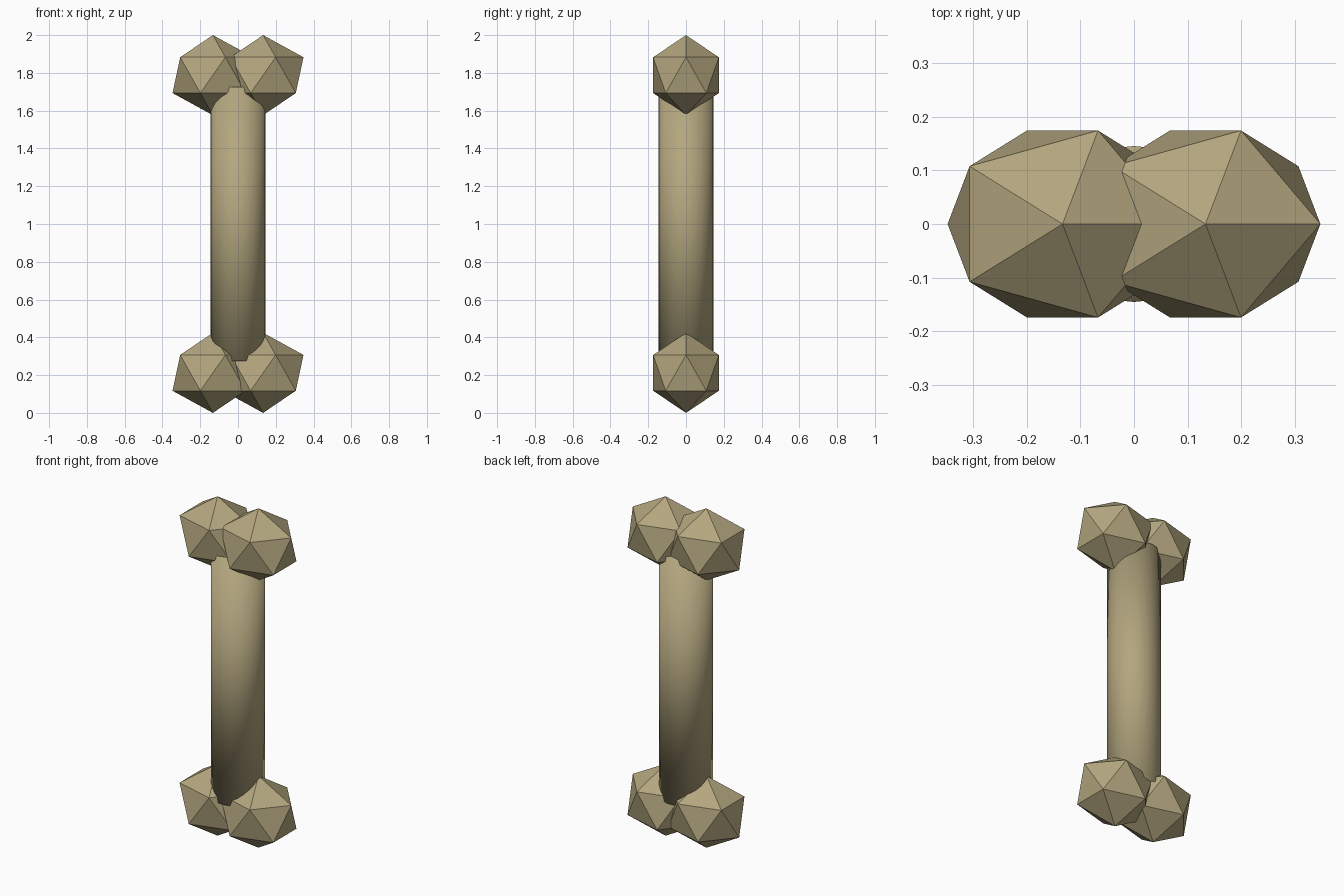
import bpy

if "Cube" in bpy.data.objects:
    bpy.data.objects.remove(bpy.data.objects["Cube"])

bone = bpy.data.materials.new("bone_tan")
bone.diffuse_color = (0.45, 0.38, 0.21, 1)
bone.use_nodes = True
bone.node_tree.nodes["Principled BSDF"].inputs["Base Color"].default_value = bone.diffuse_color

# Shaft: smooth round cylinder
bpy.ops.mesh.primitive_cylinder_add(vertices=32, radius=0.145, depth=1.45,
                                    location=(0, 0, 1.0))
shaft = bpy.context.object
shaft.name = "shaft"
bpy.ops.object.shade_smooth()
shaft.data.materials.append(bone)

# Knobs: a pair of faceted, slightly widened balls at each end
KNOB = (0.239, 0.2045, 0.212)
for end, z in (("bottom", KNOB[2]), ("top", 2 - KNOB[2])):
    for side, x in (("left", -0.133), ("right", 0.133)):
        bpy.ops.mesh.primitive_ico_sphere_add(subdivisions=1, radius=1,
                                              location=(x, 0, z))
        knob = bpy.context.object
        knob.name = f"{end}_{side}_knob"
        knob.scale = KNOB
        bpy.ops.object.transform_apply(location=False, rotation=False, scale=True)
        knob.data.materials.append(bone)
